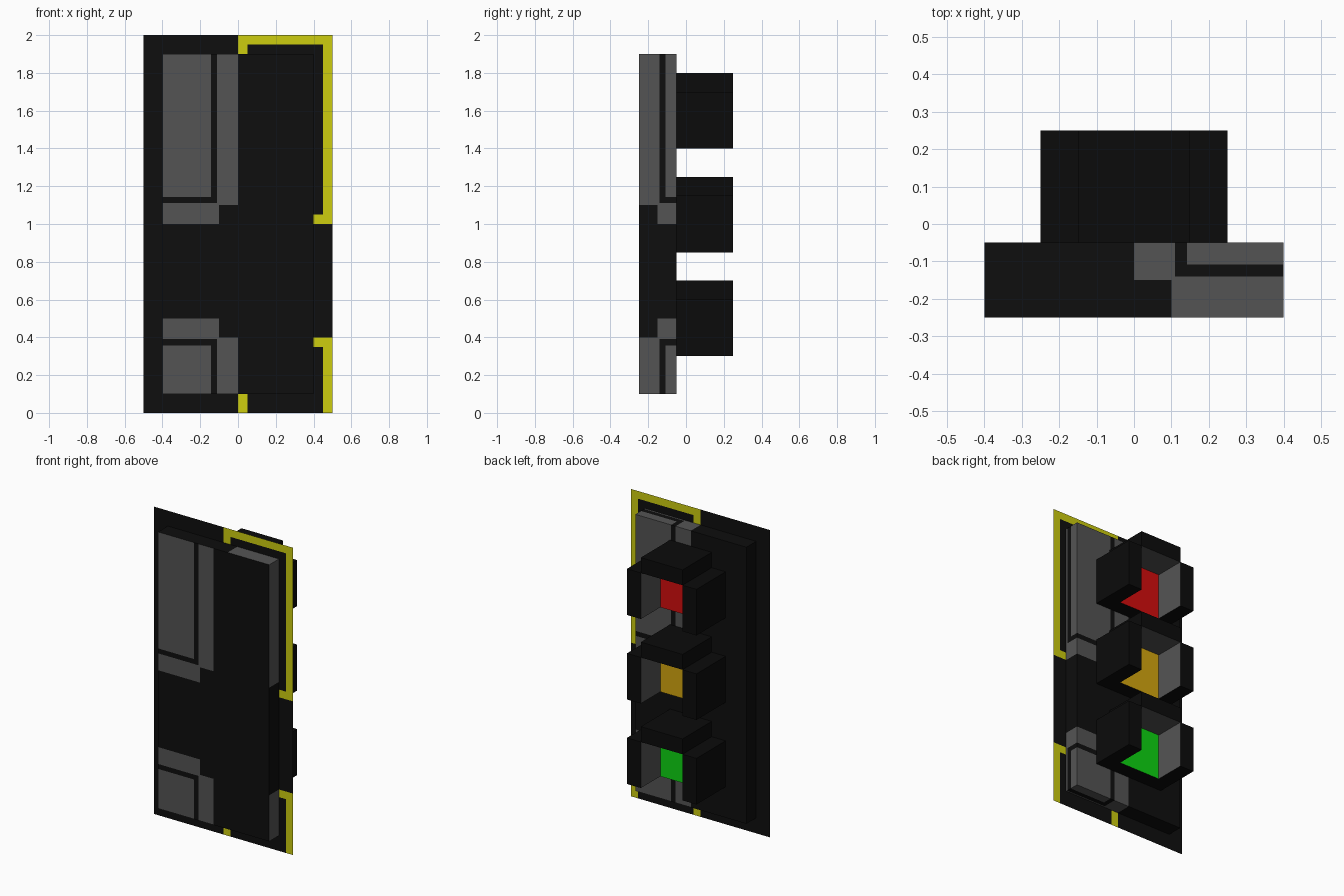
import bpy
import bmesh
from mathutils import Vector

old = bpy.data.objects.get("Cube")
if old:
    bpy.data.objects.remove(old, do_unlink=True)


def srgb(r, g, b):
    def lin(c):
        c /= 255
        return c / 12.92 if c < 0.04045 else ((c + 0.055) / 1.055) ** 2.4
    return (lin(r), lin(g), lin(b), 1)


def material(name, *rgb):
    m = bpy.data.materials.new(name)
    m.use_nodes = True
    m.diffuse_color = srgb(*rgb)
    node = next(n for n in m.node_tree.nodes if n.type == 'BSDF_PRINCIPLED')
    node.inputs["Base Color"].default_value = m.diffuse_color
    return m


charcoal = material("charcoal", 14, 14, 14)
visor_black = material("visor_black", 11, 11, 11)
gray = material("panel_gray", 84, 84, 84)
yellow = material("border_yellow", 205, 205, 15)
red = material("lamp_red", 212, 13, 13)
amber = material("lamp_amber", 212, 166, 15)
green = material("lamp_green", 13, 212, 18)


def box(name, lo, hi, mats, rule=None, cuts=((), (), ())):
    """Box between two corners, sliced at the cuts; rule(centre, normal) picks the second colour."""
    lo, hi = Vector(lo), Vector(hi)
    bm = bmesh.new()
    if lo.y == hi.y:
        bm.faces.new([bm.verts.new((x, lo.y, z)) for x, z in
                      ((lo.x, lo.z), (hi.x, lo.z), (hi.x, hi.z), (lo.x, hi.z))])
    else:
        bmesh.ops.create_cube(bm, size=1)
        for v in bm.verts:
            v.co = [(a + b) / 2 + c * (b - a) for a, b, c in zip(lo, hi, v.co)]
    for axis, values in enumerate(cuts):
        normal = [float(i == axis) for i in range(3)]
        for value in values:
            bmesh.ops.bisect_plane(bm, geom=bm.verts[:] + bm.edges[:] + bm.faces[:],
                                   plane_co=[n * value for n in normal], plane_no=normal)
    bm.normal_update()
    if rule:
        for f in bm.faces:
            f.material_index = int(rule(f.calc_center_median(), f.normal))
    mesh = bpy.data.meshes.new(name)
    bm.to_mesh(mesh)
    bm.free()
    for m in mats:
        mesh.materials.append(m)
    ob = bpy.data.objects.new(name, mesh)
    bpy.context.scene.collection.objects.link(ob)
    return ob


# Gray panel pattern: notched corner and a dark L-shaped groove line
STEPS = (0.1, 0.11, 0.142)


def is_gray(d, e):
    if d < 0 or e < 0 or (d < 0.1 and e < 0.1):
        return False
    return not (min(d, e) > 0.11 and min(d, e) < 0.142)


def body_rule(c, n):
    if n.x < -0.5:
        return False
    if abs(n.z) > 0.5:
        return is_gray(c.x, c.y + 0.25)
    d = c.y + 0.25 if n.x > 0.5 else (-c.x if n.y < 0 else c.x)
    return is_gray(d, c.z - 1 if c.z > 0.75 else 0.5 - c.z)


# Signal housing
x_cuts = [0] + [s * t for s in (-1, 1) for t in STEPS]
y_cuts = [t - 0.25 for t in STEPS]
z_cuts = [1, 0.5] + [1 + t for t in STEPS] + [0.5 - t for t in STEPS]
box("housing", (-0.4, -0.25, 0.1), (0.4, -0.05, 1.9), [charcoal, gray],
    body_rule, (x_cuts, y_cuts, z_cuts))


# Thin backing sheet with a yellow border on one half
def border_rule(c, n):
    x, z = c.x, c.z
    if x < 0 or 0.4 < z < 1:
        return False
    return (x > 0.45 or z > 1.95 or (x < 0.05 and (z > 1.9 or z < 0.1))
            or (x > 0.4 and (0.35 < z < 0.4 or 1 < z < 1.05)))


box("backing_sheet", (-0.5, -0.15, 0), (0.5, -0.15, 2), [charcoal, yellow], border_rule,
    ((0, 0.05, 0.4, 0.45), (), (0.1, 0.35, 0.4, 1, 1.05, 1.9, 1.95)))

# Lamps, each under a hood made of a top and two sides
for label, z, colour in (("bottom", 0.3, green), ("middle", 0.85, amber), ("top", 1.4, red)):
    box(label + "_lamp", (-0.15, -0.05, z), (0.15, 0.05, z + 0.3), [visor_black, colour],
        lambda c, n: n.y > 0.5)
    box(label + "_hood_top", (-0.15, -0.05, z + 0.3), (0.15, 0.25, z + 0.4),
        [visor_black, gray], lambda c, n: n.z < -0.5)
    for side, s in (("left", 1), ("right", -1)):
        inner, outer = sorted((s * 0.15, s * 0.25))
        box(f"{label}_hood_{side}", (inner, -0.05, z), (outer, 0.25, z + 0.3),
            [visor_black, gray], lambda c, n, s=s: n.x * s < -0.5)
